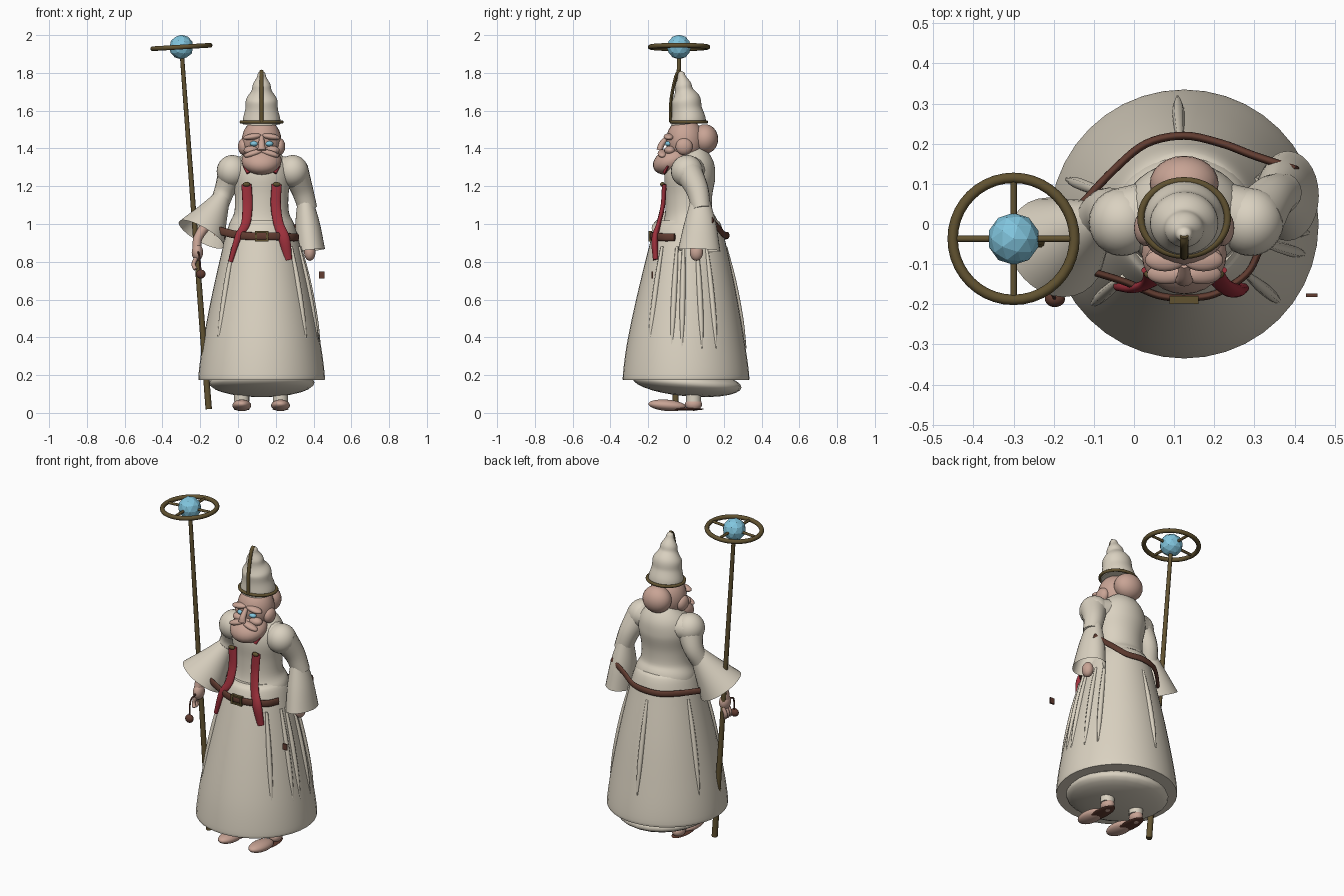
import bpy, bmesh, math
from mathutils import Vector, Matrix

if "Cube" in bpy.data.objects:
    bpy.data.objects.remove(bpy.data.objects["Cube"], do_unlink=True)


def material(name, r, g, b):
    m = bpy.data.materials.new(name)
    m.use_nodes = True
    m.diffuse_color = (r, g, b, 1)
    m.node_tree.nodes["Principled BSDF"].inputs["Base Color"].default_value = (r, g, b, 1)
    return m


CREAM = material("cream cloth", 0.70, 0.64, 0.53)
SKIN = material("skin", 0.58, 0.37, 0.30)
GOLD = material("dull gold", 0.12, 0.085, 0.03)
BLUE = material("pale blue", 0.22, 0.56, 0.73)
RED = material("red cloth", 0.34, 0.03, 0.045)
LEATHER = material("brown leather", 0.12, 0.045, 0.03)

MID = 0.125                      # body axis in x
Y_UP, Z_UP = Vector((0, 1, 0)), Vector((0, 0, 1))


def finish(name, bm, mat, smooth=True):
    bmesh.ops.recalc_face_normals(bm, faces=bm.faces)
    mesh = bpy.data.meshes.new(name)
    bm.to_mesh(mesh)
    bm.free()
    mesh.materials.append(mat)
    obj = bpy.data.objects.new(name, mesh)
    bpy.context.collection.objects.link(obj)
    if smooth:
        bpy.ops.object.select_all(action='DESELECT')
        bpy.context.view_layer.objects.active = obj
        obj.select_set(True)
        bpy.ops.object.shade_smooth_by_angle(angle=math.radians(50))
    return obj


def spline(keys, steps):
    """Catmull-Rom through tuples of any length."""
    k = [Vector(p) for p in keys]
    k = [2 * k[0] - k[1]] + k + [2 * k[-1] - k[-2]]
    out = []
    for a, b, c, d in zip(k, k[1:], k[2:], k[3:]):
        for i in range(steps):
            t = i / steps
            out.append(b + (c - a) * t / 2 + (a - b * 2.5 + c * 2 - d / 2) * t * t
                       + (b * 3 - a - c * 3 + d) * (t ** 3 / 2))
    return out + [k[-2]]


def sweep(name, keys, mat, size=None, up=Y_UP, sides=16, steps=5, caps=(True, True)):
    """Elliptical tube; keys are (x, y, z, side radius, up radius) or points sharing one size."""
    pts = spline([tuple(k) + (size or ()) for k in keys], steps)
    pos = [Vector(p[:3]) for p in pts]
    bm = bmesh.new()
    rings = []
    for i, p in enumerate(pts):
        along = (pos[min(i + 1, len(pos) - 1)] - pos[max(i - 1, 0)]).normalized()
        side = along.cross(up).normalized()
        over = side.cross(along)
        turn = [math.tau * j / sides for j in range(sides)]
        rings.append([bm.verts.new(pos[i] + side * p[3] * math.cos(a) + over * p[4] * math.sin(a))
                      for a in turn])
    for r, s in zip(rings, rings[1:]):
        for j in range(sides):
            n = (j + 1) % sides
            bm.faces.new((r[j], r[n], s[n], s[j]))
    for ring, cap in zip((rings[0], rings[-1]), caps):
        if cap:
            bm.faces.new(ring)
    return finish(name, bm, mat)


def ball(name, at, radii, mat, tilt=0.0, roll=0.0):
    bm = bmesh.new()
    bmesh.ops.create_uvsphere(bm, u_segments=24, v_segments=14, radius=1)
    bm.transform(Matrix.Translation(at) @ Matrix.Rotation(roll, 4, 'Y')
                 @ Matrix.Rotation(tilt, 4, 'X') @ Matrix.Diagonal((*radii, 1)))
    return finish(name, bm, mat)


def box(name, at, size, mat):
    bm = bmesh.new()
    bmesh.ops.create_cube(bm, size=1)
    bm.transform(Matrix.Translation(at) @ Matrix.Diagonal((*size, 1)))
    return finish(name, bm, mat, False)


def hoop(name, at, rx, ry, tube, mat, roll=0.0):
    bm = bmesh.new()
    n, m = 40, 10
    grid = [[bm.verts.new(((rx + tube * math.cos(v)) * math.cos(u), (ry + tube * math.cos(v)) * math.sin(u),
                           tube * math.sin(v)))
             for v in (math.tau * j / m for j in range(m))] for u in (math.tau * i / n for i in range(n))]
    for i in range(n):
        for j in range(m):
            bm.faces.new((grid[i][j], grid[i - 1][j], grid[i - 1][j - 1], grid[i][j - 1]))
    bm.transform(Matrix.Translation(at) @ Matrix.Rotation(roll, 4, 'Y'))
    return finish(name, bm, mat)


def column(name, profile, mat, squash=1.0, **kw):
    """Upright body from (y, z, radius) rows."""
    return sweep(name, [(MID, y, z, r, r * squash) for y, z, r in profile], mat, sides=40, **kw)


# Robe: skirt, rounded underside, torso
column("skirt", [(0, 0.175, 0.325), (0, 0.19, 0.335), (0, 0.35, 0.315), (0.005, 0.6, 0.268),
                 (0.01, 0.85, 0.212), (0.015, 0.98, 0.178), (0.015, 1.02, 0.15)], CREAM, caps=(False, True))
ball("underskirt", (MID, 0.005, 0.16), (0.28, 0.29, 0.072), CREAM, tilt=-0.09)
column("torso", [(0.02, 0.94, 0.18), (0.02, 1.0, 0.172), (0.015, 1.06, 0.145), (0.015, 1.15, 0.142),
                 (0.02, 1.25, 0.155), (0.03, 1.32, 0.14), (0.03, 1.37, 0.1), (0.02, 1.4, 0.04)],
       CREAM, squash=0.87)
sweep("shoulder_yoke", [(-0.03, 0.01, 1.28), (MID, 0.04, 1.29), (0.28, 0.01, 1.28)], CREAM,
      size=(0.08, 0.075), up=Z_UP)

# Skirt folds lying along the cone
for i, deg in enumerate((-138, -40, -15, -5, 15, 30, 93, 160)):
    a = math.radians(deg)
    path = [(MID + math.cos(a) * r, 0.005 + math.sin(a) * r, z, w, w)
            for r, z, w in ((0.205, 0.88, 0.008), (0.247, 0.7, 0.014), (0.285, 0.5, 0.014), (0.312, 0.34, 0.004))]
    sweep(f"skirt_fold_{i}", path, CREAM, sides=8)

# Arms and bell sleeves
ball("right_shoulder", (-0.03, 0.005, 1.28), (0.083, 0.085, 0.085), CREAM)
ball("left_shoulder", (0.29, 0.005, 1.28), (0.083, 0.085, 0.085), CREAM)
sweep("right_upper_arm", [(-0.03, 0.01, 1.28, 0.075, 0.075), (-0.07, 0.03, 1.18, 0.055, 0.06),
                          (-0.1, 0.01, 1.1, 0.05, 0.05)], CREAM)
sweep("left_upper_arm", [(0.3, 0.01, 1.28, 0.075, 0.075), (0.34, 0.06, 1.18, 0.058, 0.06),
                         (0.37, 0.08, 1.08, 0.05, 0.05)], CREAM)
sweep("right_sleeve", [(-0.085, 0.01, 1.14, 0.045, 0.045), (-0.135, -0.02, 1.05, 0.085, 0.085),
                       (-0.195, -0.058, 0.945, 0.136, 0.13)], CREAM, sides=28, caps=(True, False))
sweep("left_sleeve", [(0.355, 0.075, 1.13, 0.04, 0.05), (0.368, 0.075, 1.0, 0.065, 0.085),
                      (0.383, 0.07, 0.86, 0.078, 0.112)], CREAM, sides=28, caps=(True, False))

# Hands
sweep("right_forearm", [(-0.15, -0.03, 1.02, 0.03, 0.03), (-0.21, -0.06, 0.93, 0.024, 0.024),
                        (-0.218, -0.07, 0.87, 0.024, 0.028)], SKIN)
ball("right_hand", (-0.215, -0.07, 0.85), (0.03, 0.04, 0.045), SKIN)
for i in range(3):
    y = -0.045 - 0.022 * i
    sweep(f"right_finger_{i}", [(-0.21, y, 0.84), (-0.235, y, 0.79), (-0.225, y - 0.01, 0.76)],
          SKIN, size=(0.011, 0.011), sides=8)
ball("left_hand", (0.38, 0.055, 0.85), (0.03, 0.035, 0.045), SKIN)

# Hanging pouch and loose tag
sweep("pouch_cord", [(-0.21, -0.11, 0.85), (-0.205, -0.165, 0.83), (-0.197, -0.187, 0.74)], LEATHER,
      size=(0.005, 0.005), sides=6)
ball("pouch", (-0.197, -0.187, 0.735), (0.025, 0.02, 0.024), LEATHER)
box("loose_tag", (0.443, -0.178, 0.73), (0.028, 0.009, 0.036), LEATHER)

# Feet with soles
for label, x in (("right", 0.02), ("left", 0.225)):
    sweep(label + "_leg", [(x, 0.04, 0.14), (x, 0.04, 0.06)], CREAM, size=(0.04, 0.04))
    ball(label + "_heel", (x, 0.04, 0.045), (0.036, 0.045, 0.034), SKIN)
    ball(label + "_foot", (x, -0.1, 0.04), (0.05, 0.1, 0.03), SKIN, tilt=-0.08)
    ball(label + "_sole", (x, -0.005, 0.02), (0.042, 0.1, 0.008), LEATHER)

# Belt in two loose pieces with a buckle
sweep("front_belt", [(-0.1, -0.12, 0.965), (-0.02, -0.145, 0.945), (0.06, -0.178, 0.936), (MID, -0.183, 0.935),
                     (0.2, -0.175, 0.935), (0.28, -0.125, 0.93), (0.315, -0.06, 0.93)],
      LEATHER, size=(0.009, 0.021), up=Z_UP)
sweep("back_belt", [(-0.13, 0.05, 0.94), (-0.05, 0.135, 0.935), (0.03, 0.2, 0.935), (MID, 0.22, 0.94),
                    (0.22, 0.2, 0.945), (0.3, 0.17, 0.98), (0.405, 0.135, 1.02)],
      LEATHER, size=(0.01, 0.018), up=Z_UP)
for dx in (-0.03, 0.03):
    box("buckle_side", (MID + dx, -0.189, 0.935), (0.012, 0.02, 0.055), GOLD)
for dz in (-0.022, 0.022):
    box("buckle_bar", (MID, -0.189, 0.935 + dz), (0.06, 0.018, 0.01), GOLD)

# Stole strips, collar ends and clasps
sweep("right_stole", [(0.045, -0.115, 1.21, 0.027, 0.012), (0.05, -0.122, 1.1, 0.027, 0.012),
                      (0.04, -0.145, 1.0, 0.024, 0.012), (0.0, -0.16, 0.93, 0.018, 0.012),
                      (-0.04, -0.155, 0.8, 0.012, 0.012)], RED)
sweep("left_stole", [(0.205, -0.115, 1.21, 0.027, 0.012), (0.2, -0.122, 1.1, 0.027, 0.012),
                     (0.215, -0.145, 1.0, 0.027, 0.012), (0.245, -0.165, 0.92, 0.03, 0.018),
                     (0.265, -0.16, 0.81, 0.022, 0.015)], RED)
for s in (-1, 1):
    sweep("collar_end", [(MID + s * 0.09, -0.095, 1.31), (MID + s * 0.07, -0.115, 1.27)], RED,
          size=(0.01, 0.008), sides=8)
    ball("clasp", (MID + s * 0.08, -0.125, 1.21), (0.02, 0.012, 0.012), GOLD)

# Head
ball("head", (MID, -0.005, 1.44), (0.105, 0.1, 0.12), SKIN)
ball("hair_bun", (MID, 0.1, 1.45), (0.086, 0.07, 0.078), SKIN)
ball("beard", (MID, -0.075, 1.335), (0.106, 0.105, 0.068), SKIN, tilt=0.4)
sweep("nose", [(MID, -0.1, 1.46, 0.012, 0.012), (MID, -0.13, 1.42, 0.018, 0.016),
               (MID, -0.14, 1.39, 0.022, 0.016)], SKIN)
for s in (-1, 1):
    ball("brow", (MID + s * 0.048, -0.09, 1.462), (0.05, 0.028, 0.017), SKIN, roll=s * 0.15)
    ball("eye", (MID + s * 0.04, -0.093, 1.425), (0.022, 0.018, 0.014), BLUE)
    ball("cheek", (MID + s * 0.055, -0.085, 1.39), (0.04, 0.03, 0.024), SKIN)
    ball("moustache", (MID + s * 0.045, -0.125, 1.373), (0.05, 0.025, 0.017), SKIN, roll=s * 0.3)
    ball("side_hair", (MID + s * 0.095, -0.01, 1.41), (0.03, 0.045, 0.045), SKIN)

# Hat with brim ring and front strip
column("hat", [(0.015, 1.53, 0.1), (0.012, 1.56, 0.098), (0.005, 1.61, 0.086), (0.0, 1.66, 0.082),
               (-0.01, 1.705, 0.054), (-0.015, 1.74, 0.046), (-0.022, 1.775, 0.026),
               (-0.027, 1.8, 0.018), (-0.028, 1.81, 0.004)], CREAM, squash=0.92)
hoop("hat_ring", (MID, 0.015, 1.54), 0.108, 0.093, 0.009, GOLD)
sweep("hat_strip", [(MID, -0.08, 1.54), (MID, -0.08, 1.64), (MID, -0.068, 1.72), (MID, -0.05, 1.79),
                    (MID, -0.03, 1.81)], GOLD, size=(0.011, 0.009), sides=8)

# Staff with ringed orb
hub = Vector((-0.3, -0.037, 1.937))
sweep("staff", [(-0.155, -0.055, 0.02, 0.017, 0.017), (-0.2, -0.05, 0.6, 0.015, 0.015), (*hub, 0.011, 0.011)],
      GOLD, sides=10)
hoop("staff_ring", hub, 0.152, 0.152, 0.013, GOLD, roll=-0.06)
for d in (Vector((0.15, 0, 0.009)), Vector((0, 0.15, 0))):
    sweep("ring_spoke", [hub - d, hub + d], GOLD, size=(0.008, 0.008), up=Z_UP, sides=8)
orb = bmesh.new()
bmesh.ops.create_icosphere(orb, subdivisions=2, radius=0.065)
bmesh.ops.translate(orb, verts=orb.verts, vec=hub)
finish("staff_orb", orb, BLUE, False)
